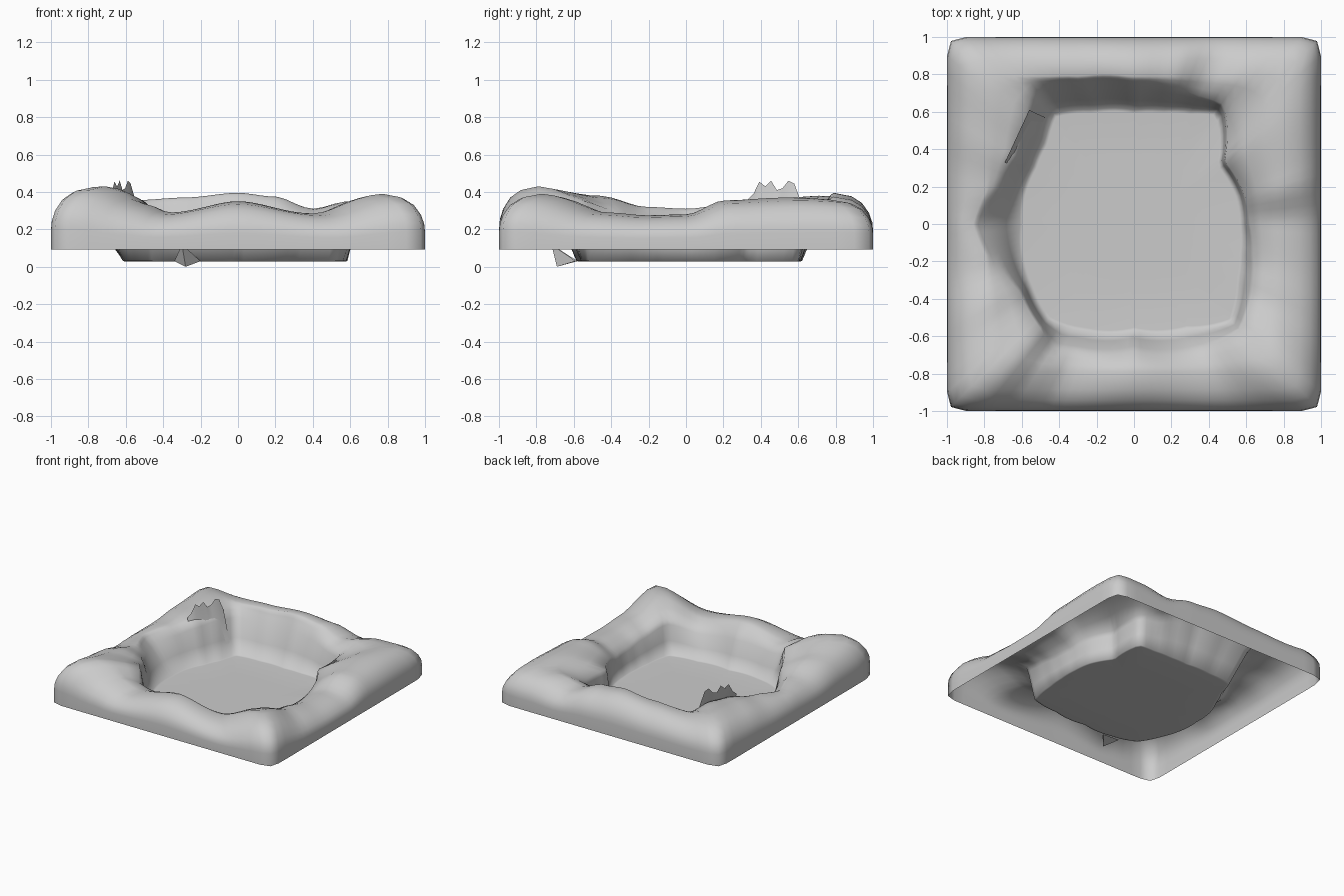
import bpy
from math import radians, cos, sin

if "Cube" in bpy.data.objects:
    bpy.data.objects.remove(bpy.data.objects["Cube"])

# Angle, floor radius, rim radius, rim height, crest height around the pit
KEYS = [
    (0, .58, .62, .21, .28), (15, .58, .61, .24, .355), (35, .56, .59, .25, .37),
    (53, .75, .80, .26, .35), (63, .68, .77, .27, .31), (76, .63, .75, .32, .375),
    (90, .61, .745, .34, .395),
    (110, .65, .80, .32, .37), (126, .73, .91, .32, .355), (137, .65, .80, .35, .38),
    (150, .62, .74, .34, .36), (165, .62, .76, .31, .33), (180, .61, .82, .28, .31),
    (195, .63, .76, .28, .32), (211, .65, .71, .30, .38), (228, .69, .75, .35, .43),
    (237, .66, .79, .28, .34), (245, .63, .75, .26, .29), (270, .57, .68, .28, .35),
    (297, .63, .76, .24, .285), (315, .74, .80, .30, .39),
    (332, .64, .72, .24, .29), (345, .60, .66, .21, .275), (360, .58, .62, .21, .28)]
N = 120
BASE, FLOOR = 0.093, 0.028


def sample(a):
    """Ease between the two keys around angle a."""
    for k0, k1 in zip(KEYS, KEYS[1:]):
        if k0[0] <= a <= k1[0]:
            t = (a - k0[0]) / (k1[0] - k0[0])
            e = t * t * (3 - 2 * t)
            lin = [p + (q - p) * t for p, q in zip(k0[1:3], k1[1:3])]
            soft = [p + (q - p) * e for p, q in zip(k0[3:], k1[3:])]
            return lin + soft


def make(name, verts, faces, angle):
    me = bpy.data.meshes.new(name)
    me.from_pydata(verts, [], faces)
    me.update()
    ob = bpy.data.objects.new(name, me)
    bpy.context.collection.objects.link(ob)
    bpy.ops.object.select_all(action='DESELECT')
    ob.select_set(True)
    bpy.context.view_layer.objects.active = ob
    bpy.ops.object.shade_smooth_by_angle(angle=radians(angle))
    return ob


def profile(a):
    """Radius/height section from the pit floor out to the open base edge."""
    fl, rim, rz, cz = sample(a)
    c, s = abs(cos(radians(a))), abs(sin(radians(a)))
    out = (c ** 32 + s ** 32) ** (-1 / 32)
    crest = max(.79 * out, rim + .04)
    mix = lambda p, q, t: p + (q - p) * t
    pts = [(fl * .5, FLOOR), (fl * .97, FLOOR), (fl, FLOOR + .002),
           (mix(fl, rim, .35), mix(FLOOR, rz, .4)),
           (mix(fl, rim, .75), mix(FLOOR, rz, .84)),
           (rim, rz),
           (mix(rim, crest, .33), mix(rz, cz, .45)),
           (mix(rim, crest, .66), mix(rz, cz, .83)),
           (crest, cz)]
    edge = crest / out
    for f, t in ((.45, .94), (.72, .82), (.9, .64), (.98, .48), (1, .33), (1, 0)):
        pts.append((out * mix(edge, 1, f), mix(BASE, cz, t)))
    return pts


# Ground tile with the sunken pit, open underneath
verts, faces = [(0, 0, FLOOR)], []
for i in range(N):
    a = 360 * i / N
    sec = profile(a)
    M = len(sec)
    verts += [(r * cos(radians(a)), r * sin(radians(a)), z) for r, z in sec]
for i in range(N):
    p, q = 1 + i * M, 1 + (i + 1) % N * M
    faces.append((0, p, q))
    faces += [(p + j, p + j + 1, q + j + 1, q + j) for j in range(M - 1)]
make("pit_ground", verts, faces, 89)

# Jagged crag continuing the left rear wall above the rim
tops = [.36, .39, .455, .43, .46, .41, .42, .46, .445, .36]
verts, faces = [], []
for i, z in enumerate(tops):
    t = i / (len(tops) - 1)
    x, y = -.69 + .13 * t, .33 + .28 * t
    verts += [(x, y, z), (x + .03, y - .015, .29), (x + .085, y - .04, .12)]
for i in range(len(tops) - 1):
    b = i * 3
    faces += [(b, b + 1, b + 4, b + 3), (b + 1, b + 2, b + 5, b + 4)]
make("rim_crag", verts, faces, 60)

# Small shard poking out below the front pit wall
make("lower_shard",
     [(-.34, -.58, .03), (-.28, -.69, 0), (-.20, -.59, .03), (-.30, -.72, .12)],
     [(0, 1, 2), (0, 3, 1), (1, 3, 2)], 30)
